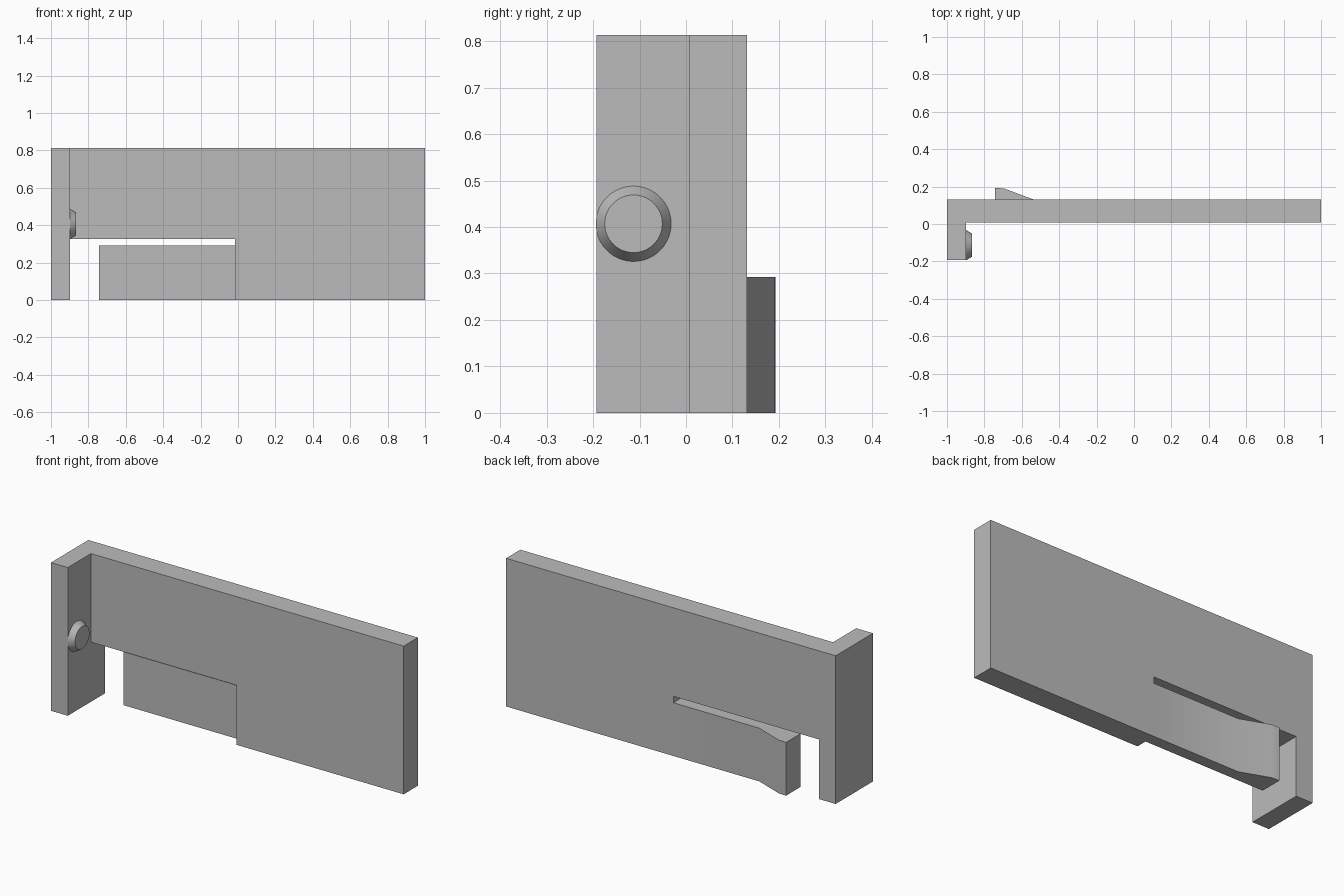
import bpy, bmesh, math
from mathutils import Matrix, Vector

if "Cube" in bpy.data.objects:
    bpy.data.objects.remove(bpy.data.objects["Cube"], do_unlink=True)

grey = bpy.data.materials.new("plain grey")
grey.use_nodes = True
grey.diffuse_color = (0.5, 0.5, 0.5, 1)
grey.node_tree.nodes["Principled BSDF"].inputs["Base Color"].default_value = (0.5, 0.5, 0.5, 1)

# Main dimensions
HEIGHT, FRONT, PLATE_FRONT, PLATE_BACK = 0.813, -0.193, 0.008, 0.131
FLANGE_IN, ARM_ROOT, ARM_TIP = -0.898, -0.015, -0.742
ARM_TOP, SLOT_TOP, ARM_FRONT, BARB_BACK = 0.292, 0.327, 0.068, 0.193


def add_object(name, bm):
    bmesh.ops.recalc_face_normals(bm, faces=bm.faces)
    mesh = bpy.data.meshes.new(name)
    bm.to_mesh(mesh)
    bm.free()
    mesh.materials.append(grey)
    obj = bpy.data.objects.new(name, mesh)
    bpy.context.collection.objects.link(obj)
    return obj


def prism(name, outline, depth):
    """Extrude a closed outline of 3D points along a vector."""
    bm = bmesh.new()
    face = bm.faces.new([bm.verts.new(p) for p in outline])
    result = bmesh.ops.extrude_face_region(bm, geom=[face], use_keep_orig=True)
    moved = [g for g in result["geom"] if isinstance(g, bmesh.types.BMVert)]
    bmesh.ops.translate(bm, vec=Vector(depth), verts=moved)
    return add_object(name, bm)


def activate(obj):
    bpy.ops.object.select_all(action="DESELECT")
    obj.select_set(True)
    bpy.context.view_layer.objects.active = obj


def smooth(obj):
    activate(obj)
    bpy.ops.object.shade_smooth_by_angle(angle=math.radians(30))


def fuse(body, part):
    activate(body)
    mod = body.modifiers.new("fuse", "BOOLEAN")
    mod.operation, mod.solver, mod.object = "UNION", "EXACT", part
    bpy.ops.object.modifier_apply(modifier=mod.name)
    bpy.data.objects.remove(part, do_unlink=True)


# Back plate with the cut-out around the spring arm
plate_outline = [(-1, 0), (FLANGE_IN, 0), (FLANGE_IN, SLOT_TOP), (ARM_ROOT, SLOT_TOP),
                 (ARM_ROOT, 0), (1, 0), (1, HEIGHT), (-1, HEIGHT)]
body = prism("latch_plate", [(x, PLATE_FRONT, z) for x, z in plate_outline],
             (0, PLATE_BACK - PLATE_FRONT, 0))

# End flange standing forward of the plate
flange_outline = [(-1, FRONT), (FLANGE_IN, FRONT), (FLANGE_IN, PLATE_FRONT), (-1, PLATE_FRONT)]
fuse(body, prism("end_flange", [(x, y, 0) for x, y in flange_outline], (0, 0, HEIGHT)))

# Thin spring arm with a ramped barb at its tip
arm_outline = [(ARM_ROOT, ARM_FRONT), (ARM_ROOT, PLATE_BACK), (-0.537, PLATE_BACK),
               (-0.695, 0.19), (ARM_TIP, BARB_BACK), (ARM_TIP, ARM_FRONT)]
fuse(body, prism("spring_arm", [(x, y, 0) for x, y in arm_outline], (0, 0, ARM_TOP)))
smooth(body)

# Tapered round button on the inside of the flange
bm = bmesh.new()
thickness = 0.032
place = Matrix.Translation((FLANGE_IN + thickness / 2, -0.113, 0.407)) @ Matrix.Rotation(math.pi / 2, 4, "Y")
bmesh.ops.create_cone(bm, cap_ends=True, segments=64, radius1=0.081, radius2=0.062,
                      depth=thickness, matrix=place)
smooth(add_object("round_button", bm))
